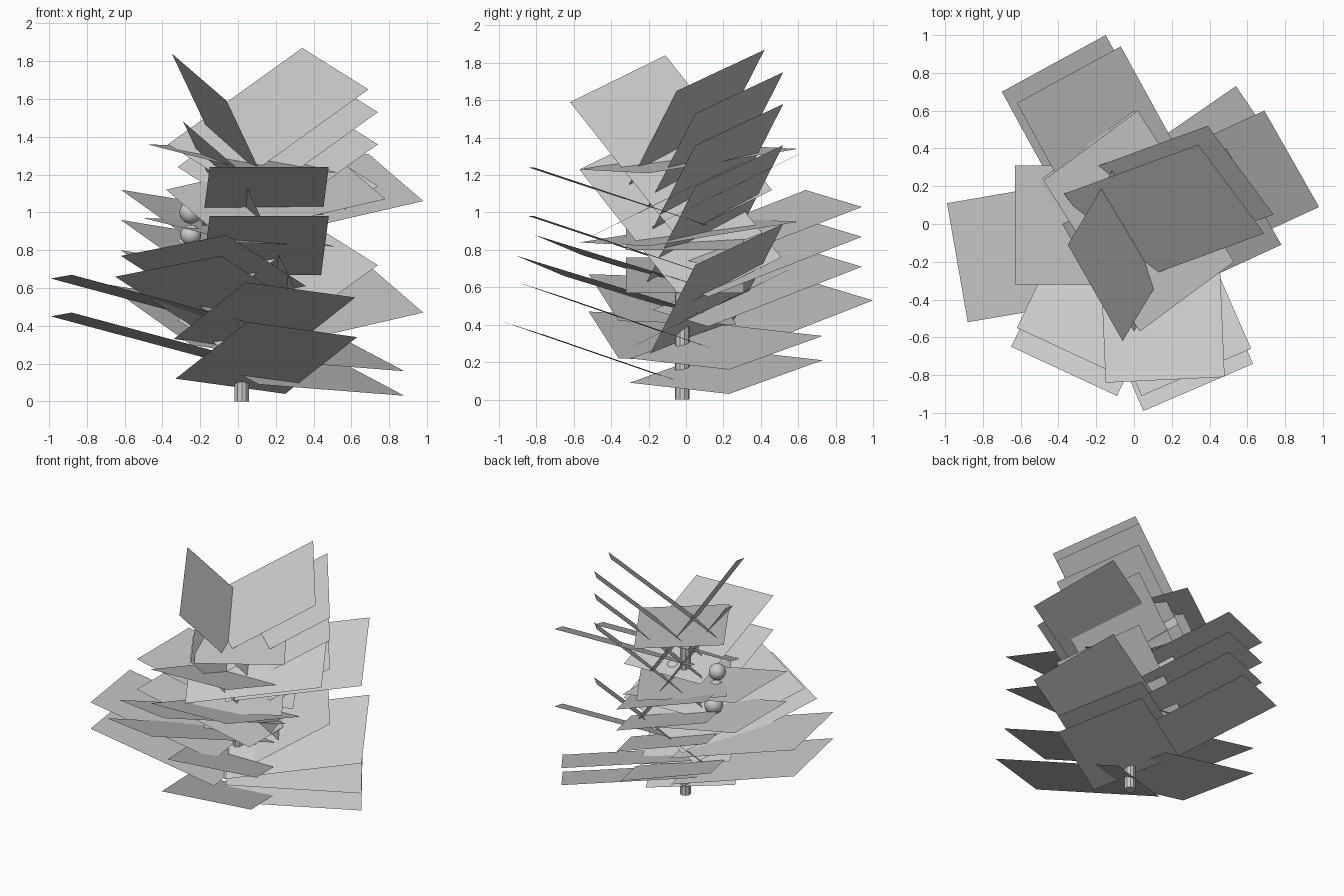
import bpy
from mathutils import Vector


def leaf(a, b, inward, offsets=((0, 0, 0),)):
    """Flat leaf cards: outer edge a-b, running inward to the stem, repeated at offsets."""
    a, b, d = Vector(a), Vector(b), Vector(inward)
    for o in offsets:
        o = Vector(o)
        me = bpy.data.meshes.new("leaf")
        me.from_pydata([a + o, b + o, b + d + o, a + d + o], [], [(0, 1, 2, 3)])
        ob = bpy.data.objects.new("leaf", me)
        bpy.context.collection.objects.link(ob)


def down(*steps):
    return [(0, 0, -s) for s in steps]


# front leaves
leaf((-.15, -.84, 1.24), (.48, -.81, 1.24), (-.04, .93, -.31), down(0, .26))
leaf((.05, -.99, .42), (.63, -.74, .34), (-.38, .87, -.30), [(0, 0, 0), (-.01, .08, .21)])
leaf((-.65, -.65, .66), (-.09, -.91, .77), (.42, .88, -.27), [(0, 0, 0), (.03, .10, .11)])

# left leaves
leaf((-.99, .11, .65), (-.88, -.52, .67), (.93, .16, -.25), down(0, .20))
leaf((-.63, .31, .99), (-.63, -.32, .99), (.95, 0, -.19), down(0, .23))

# back left leaves
leaf((-.62, .64, 1.12), (-.07, .94, 1.03), (.45, -.82, -.32),
     down(0, .16, .32) + [(-.08, .06, -.50)])

# back right leaves
leaf((.69, .60, 1.31), (.98, .09, 1.06), (-.87, -.40, -.20),
     [(0, 0, 0), (0, 0, -.59), (-.20, -.20, .01)])
leaf((.54, .73, .21), (.88, .23, .03), (-.77, -.53, .06), down(0, -.13))

# broad leaves across the stem
leaf((-.48, .23, 1.36), (.02, .60, 1.34), (.51, -.80, -.13), [(0, 0, 0), (-.02, 0, -.39)])

# steep upper leaves
leaf((.34, .42, 1.87), (.69, -.05, 1.65), (-.71, -.26, -.51),
     [(0, 0, 0), (.05, .10, -.12), (.05, .10, -.29), (.05, .10, -.51), (.05, .10, -.93)])
leaf((-.35, -.11, 1.84), (-.06, -.62, 1.59), (.34, .57, -.72), [(0, 0, 0), (.06, .05, -.36)])

# stem
bpy.ops.mesh.primitive_cylinder_add(vertices=10, radius=.04, depth=1.12, location=(.02, -.02, .56))
bpy.context.object.name = "stem"

# fruit
for x, y, z, r in [(-.25, -.02, 1.0, .06), (-.25, -.01, .88, .055), (-.22, -.02, .74, .065),
                   (.12, -.02, .93, .055)]:
    bpy.ops.mesh.primitive_uv_sphere_add(segments=16, ring_count=10, radius=r, location=(x, y, z))
    bpy.context.object.name = "fruit"
    bpy.ops.object.shade_smooth()
